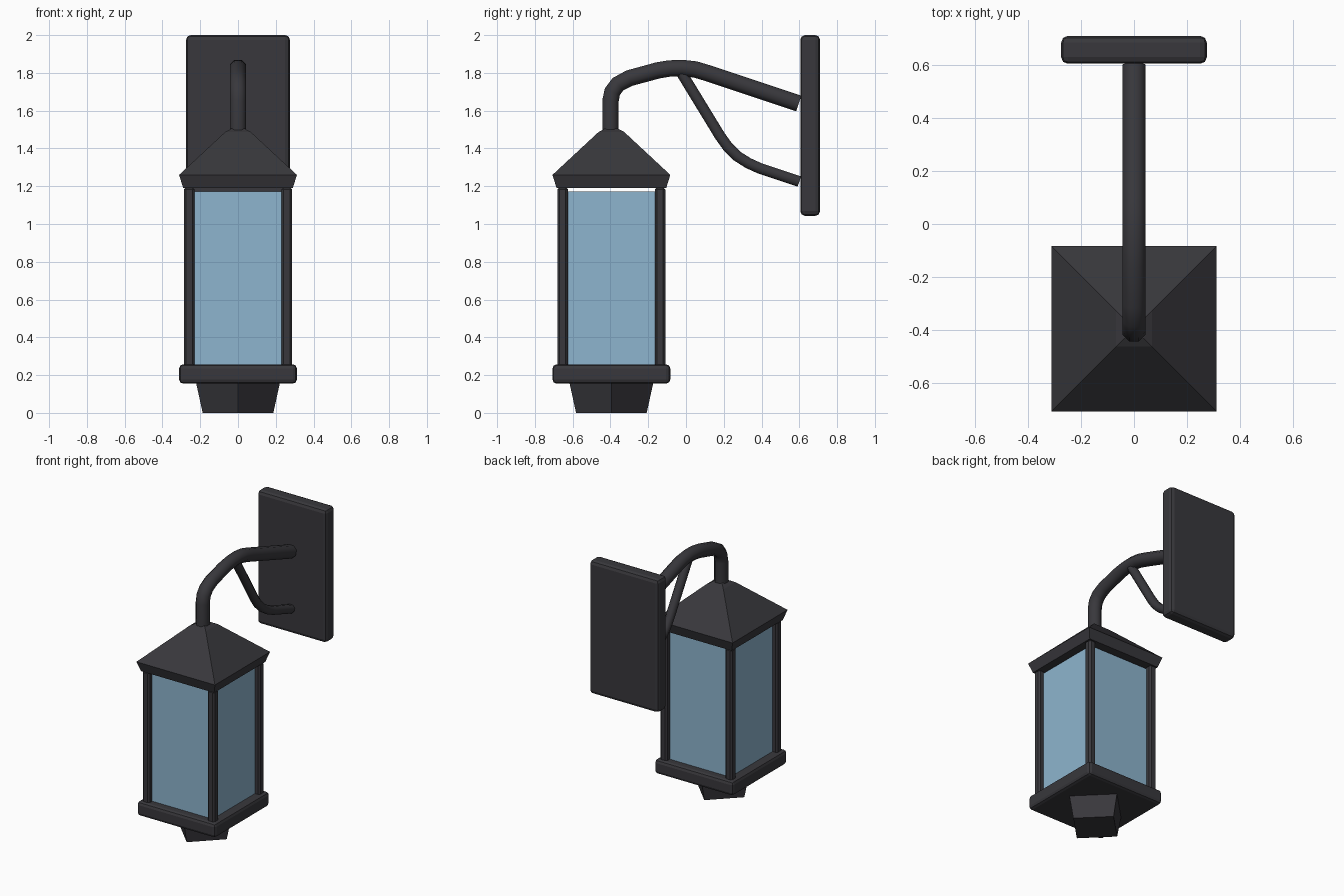
import bpy, bmesh, math
from mathutils import Vector

old = bpy.data.objects.get("Cube")
if old:
    bpy.data.objects.remove(old, do_unlink=True)

CY = -0.395  # depth of the lantern axis


def material(name, rgb, rough):
    m = bpy.data.materials.new(name)
    m.use_nodes = True
    m.diffuse_color = (*rgb, 1)
    b = m.node_tree.nodes["Principled BSDF"]
    b.inputs["Base Color"].default_value = (*rgb, 1)
    b.inputs["Roughness"].default_value = rough
    return m


METAL = material("dark metal", (0.04, 0.039, 0.045), 0.6)
GLASS = material("blue glass", (0.27, 0.46, 0.62), 0.3)


def finish(bm, name, mat, smooth=None):
    bmesh.ops.recalc_face_normals(bm, faces=bm.faces)
    me = bpy.data.meshes.new(name)
    bm.to_mesh(me)
    bm.free()
    me.materials.append(mat)
    ob = bpy.data.objects.new(name, me)
    bpy.context.collection.objects.link(ob)
    if smooth:
        bpy.ops.object.select_all(action='DESELECT')
        ob.select_set(True)
        bpy.context.view_layer.objects.active = ob
        bpy.ops.object.shade_smooth_by_angle(angle=math.radians(smooth))
    return ob


def box(name, lo, hi, mat, bevel=0, segments=2):
    bm = bmesh.new()
    bmesh.ops.create_cube(bm, size=1)
    lo, hi = Vector(lo), Vector(hi)
    for v in bm.verts:
        v.co = (lo + hi) / 2 + v.co * (hi - lo)
    if bevel:
        bmesh.ops.bevel(bm, geom=bm.edges[:], offset=bevel, segments=segments,
                        profile=0.5, affect='EDGES')
    return finish(bm, name, mat)


def skin(bm, rings):
    """Join equal rings of points into a closed, capped shell."""
    loops = [[bm.verts.new(p) for p in r] for r in rings]
    n = len(loops[0])
    for a, b in zip(loops, loops[1:]):
        for i in range(n):
            j = (i + 1) % n
            bm.faces.new((a[i], a[j], b[j], b[i]))
    bm.faces.new(loops[0])
    bm.faces.new(loops[-1])


def square_stack(name, profile, turn):
    """Four-sided shape from (corner radius, height) pairs."""
    angles = [turn + k * math.pi / 2 for k in range(4)]
    bm = bmesh.new()
    skin(bm, [[(r * math.cos(a), CY + r * math.sin(a), z) for a in angles]
              for r, z in profile])
    return finish(bm, name, METAL)


def tube(name, path, radius, sides=8):
    """Round bar swept along (y, z) points."""
    pts = [Vector((0, y, z)) for y, z in path]
    rings = []
    for i, p in enumerate(pts):
        d_in = (p - pts[max(i - 1, 0)]).normalized()
        d_out = (pts[min(i + 1, len(pts) - 1)] - p).normalized()
        t = (d_in + d_out).normalized()
        up = Vector((0, -t.z, t.y))
        ring = []
        for k in range(sides):
            a = math.tau * (k + 0.5) / sides
            ring.append(p + radius * (math.cos(a) * Vector((1, 0, 0)) + math.sin(a) * up))
        rings.append(ring)
    bm = bmesh.new()
    skin(bm, rings)
    return finish(bm, name, METAL, 50)


# Wall plate
box("wall_plate", (-0.275, 0.605, 1.043), (0.275, 0.71, 2.0), METAL, 0.025)

# Main arm and brace
tube("main_arm", [(-0.4, 1.45), (-0.4, 1.65), (-0.39, 1.7), (-0.36, 1.74),
                  (-0.3, 1.772), (-0.15, 1.813), (-0.09, 1.823), (-0.02, 1.826),
                  (0.05, 1.818), (0.12, 1.797), (0.597, 1.638)], 0.047)
tube("brace", [(-0.03, 1.81), (0.18, 1.466), (0.22, 1.41), (0.27, 1.36),
               (0.33, 1.322), (0.39, 1.295), (0.6, 1.225)], 0.031)

# Roof with flared rim, pyramid and small cap
R2 = math.sqrt(2)
square_stack("roof", [(0.29 * R2, 1.19), (0.312 * R2, 1.26),
                      (0.068 * R2, 1.487), (0.035 * R2, 1.505)], math.pi / 4)

# Corner posts
for sx, side in ((-1, "right"), (1, "left")):
    for sy, end in ((-1, "front"), (1, "back")):
        x, y, h = sx * 0.258, CY + sy * 0.258, 0.028
        box(f"post_{end}_{side}", (x - h, y - h, 0.24), (x + h, y + h, 1.195),
            METAL, 0.012, 1)

# Glass body
G = 0.25
box("glass_body", (-G, CY - G, 0.24), (G, CY + G, 1.173), GLASS)

# Base slab and the tapered foot turned on its corner
box("base_slab", (-0.312, CY - 0.312, 0.155), (0.312, CY + 0.312, 0.257), METAL, 0.022)
square_stack("foot", [(0.187, 0.0), (0.222, 0.16)], 0)
